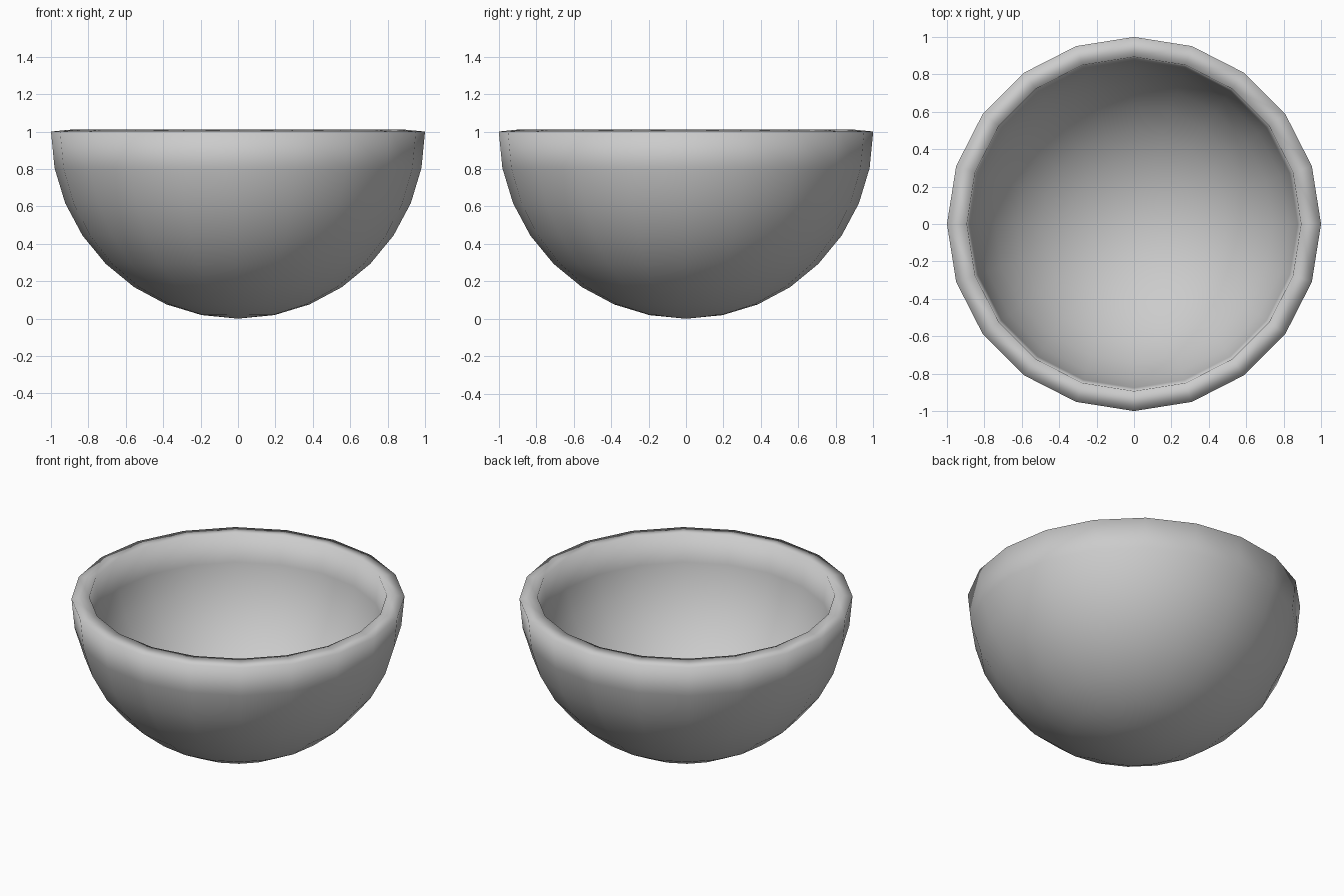
import bpy
import bmesh

if "Cube" in bpy.data.objects:
    bpy.data.objects.remove(bpy.data.objects["Cube"])

# Outer shell: lower half of a low-poly sphere, resting on z = 0
bpy.ops.mesh.primitive_uv_sphere_add(segments=20, ring_count=16, radius=1, location=(0, 0, 1))
bowl = bpy.context.object
bowl.name = "bowl"
bm = bmesh.new()
bm.from_mesh(bowl.data)
bmesh.ops.delete(bm, geom=[v for v in bm.verts if v.co.z > 0.01], context='VERTS')
bm.to_mesh(bowl.data)
bm.free()

# Wall thickness grows inwards, which also closes the rim
wall = bowl.modifiers.new("wall", 'SOLIDIFY')
wall.thickness = 0.107
wall.offset = -1

# Soft shading all over, rim included
bpy.ops.object.shade_smooth()
